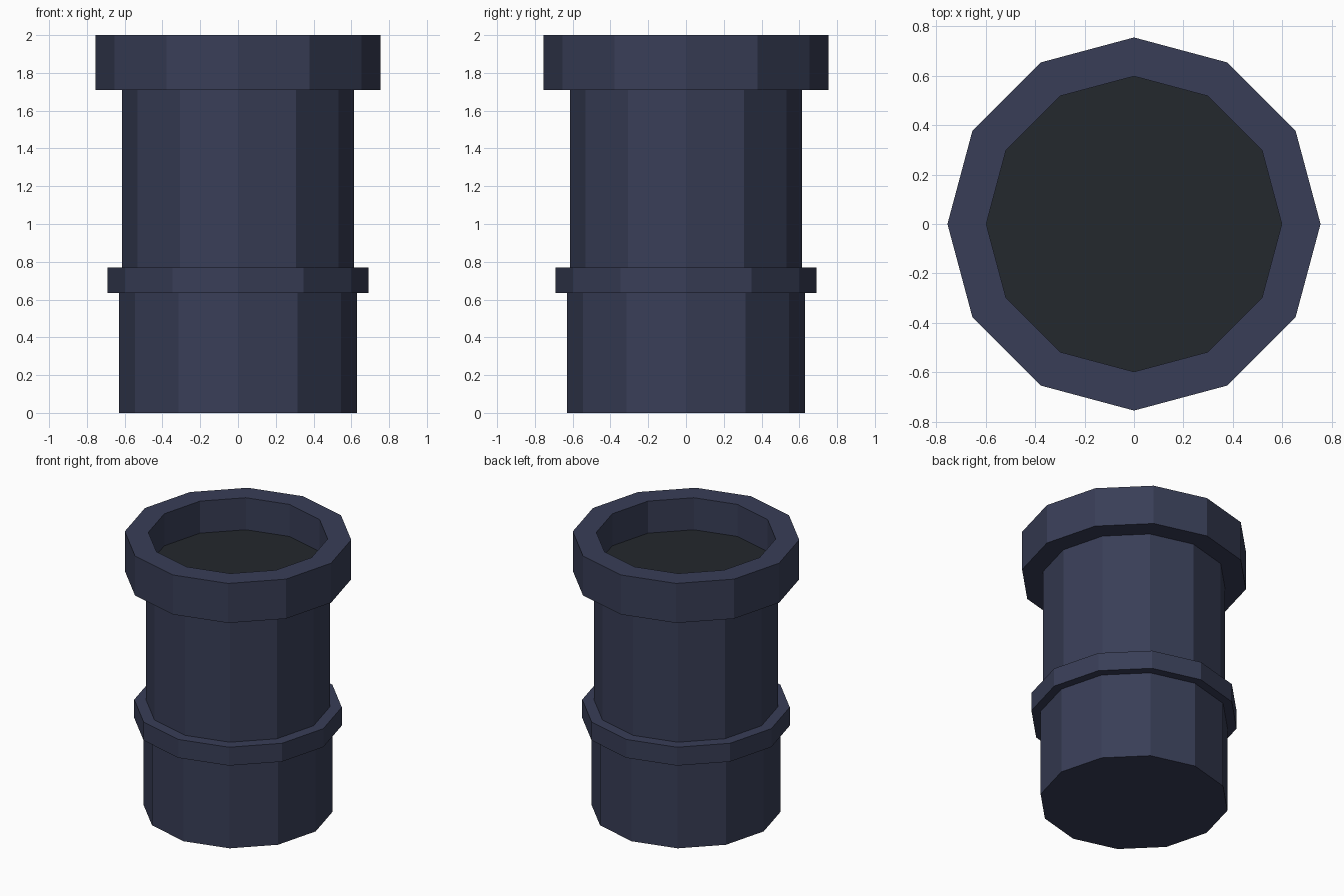
import bpy, bmesh
from math import cos, sin, tau

if "Cube" in bpy.data.objects:
    bpy.data.objects.remove(bpy.data.objects["Cube"])

SIDES = 12


def material(name, color):
    m = bpy.data.materials.new(name)
    m.diffuse_color = (*color, 1)
    m.use_nodes = True
    m.node_tree.nodes["Principled BSDF"].inputs["Base Color"].default_value = m.diffuse_color
    return m


def lathe(name, profile, mat, cap_bottom=False, cap_top=False):
    """Sweep an (r, z) profile around z as a flat-faced 12-sided shell."""
    bm = bmesh.new()
    rings = [[bm.verts.new((r * cos(tau * i / SIDES), r * sin(tau * i / SIDES), z))
              for i in range(SIDES)] for r, z in profile]
    for a, b in zip(rings, rings[1:]):
        for i in range(SIDES):
            j = (i + 1) % SIDES
            bm.faces.new((a[i], a[j], b[j], b[i]))
    if cap_bottom:
        bm.faces.new(rings[0][::-1])
    if cap_top:
        bm.faces.new(rings[-1])
    mesh = bpy.data.meshes.new(name)
    bm.to_mesh(mesh)
    bm.free()
    mesh.materials.append(mat)
    obj = bpy.data.objects.new(name, mesh)
    bpy.context.collection.objects.link(obj)
    return obj


blue = material("pipe_blue", (0.040, 0.048, 0.095))
dark = material("opening_dark", (0.017, 0.021, 0.026))

# Pipe: base, collar, body, rim, then down the inside of the mouth
lathe("pipe", [(0.63, 0), (0.63, 0.635),
               (0.692, 0.635), (0.692, 0.77),
               (0.613, 0.77), (0.613, 1.71),
               (0.755, 1.71), (0.755, 2.0),
               (0.598, 2.0), (0.598, 1.765)], blue, cap_bottom=True)

# Dark floor closing the mouth
lathe("mouth_floor", [(0.598, 1.765)], dark, cap_top=True)
